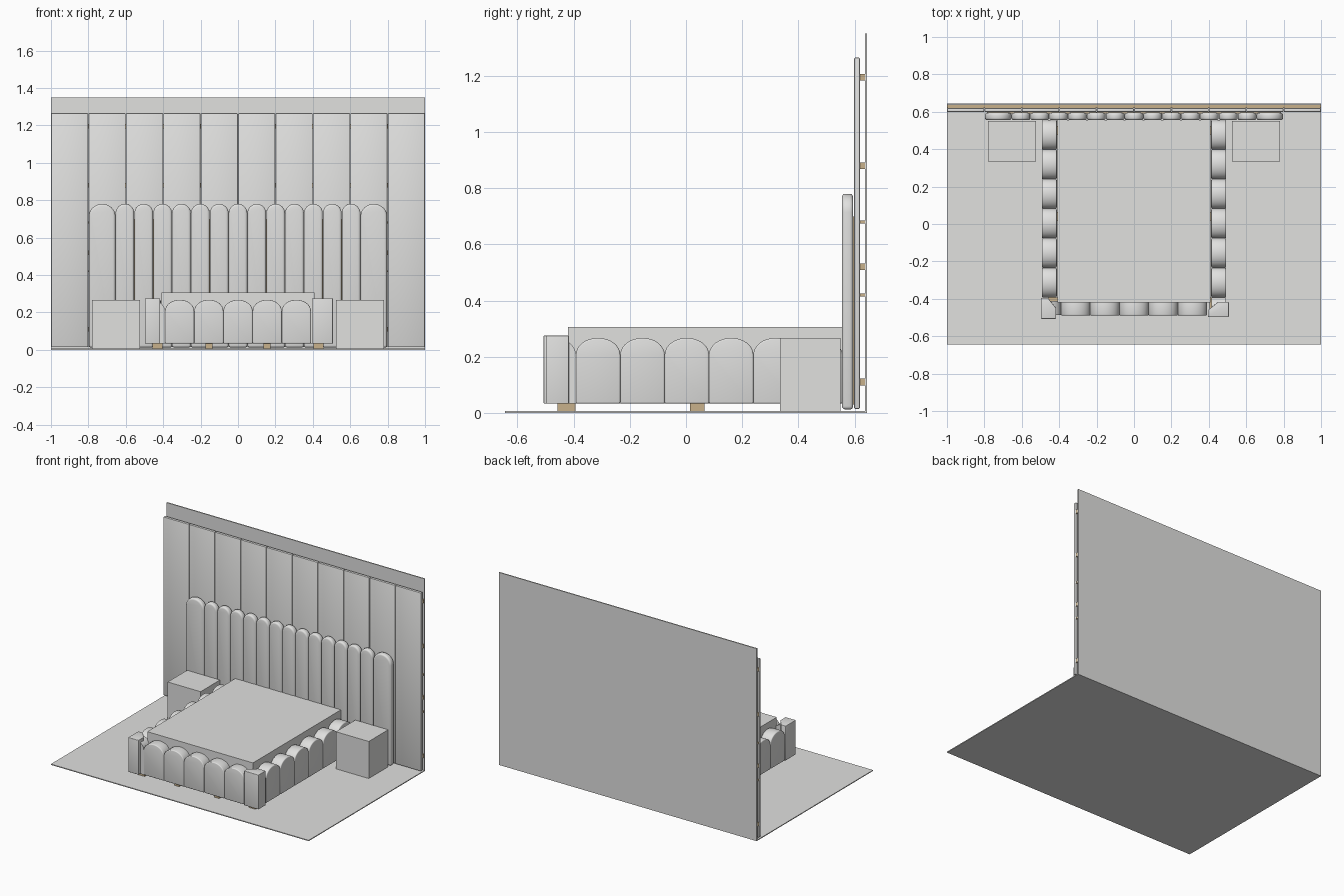
import bpy, bmesh, math
from mathutils import Matrix

if "Cube" in bpy.data.objects:
    bpy.data.objects.remove(bpy.data.objects["Cube"], do_unlink=True)


def material(name, rgb):
    mat = bpy.data.materials.new(name)
    mat.use_nodes = True
    mat.diffuse_color = (*rgb, 1)
    bsdf = next(n for n in mat.node_tree.nodes if n.type == 'BSDF_PRINCIPLED')
    bsdf.inputs["Base Color"].default_value = (*rgb, 1)
    return mat


GREY = material("light grey", (0.75, 0.75, 0.74))
TAN = material("tan wood", (0.58, 0.44, 0.26))


def prism(name, outline, depth, bevel=0, matrix=Matrix(), mat=GREY, segments=3):
    """Extrude an outline in the local xy plane along local z, rounding its hard edges."""
    bm = bmesh.new()
    face = bm.faces.new([bm.verts.new((u, v, 0)) for u, v in outline])
    new = bmesh.ops.extrude_face_region(bm, geom=[face])["geom"]
    for v in new:
        if isinstance(v, bmesh.types.BMVert):
            v.co.z += depth
    bmesh.ops.recalc_face_normals(bm, faces=bm.faces)
    if bevel:
        hard = [e for e in bm.edges if e.calc_face_angle(0) > math.radians(40)]
        bmesh.ops.bevel(bm, geom=hard, offset=bevel, segments=segments,
                        profile=0.5, affect='EDGES', clamp_overlap=True)
    bm.transform(matrix)
    bmesh.ops.recalc_face_normals(bm, faces=bm.faces)
    mesh = bpy.data.meshes.new(name)
    bm.to_mesh(mesh)
    bm.free()
    for p in mesh.polygons:
        p.use_smooth = True
    mesh.set_sharp_from_angle(angle=math.radians(35))
    mesh.materials.append(mat)
    obj = bpy.data.objects.new(name, mesh)
    bpy.context.collection.objects.link(obj)
    return obj


def box(name, x, y, z, mat=GREY, bevel=0):
    outline = [(x[0], y[0]), (x[1], y[0]), (x[1], y[1]), (x[0], y[1])]
    return prism(name, outline, z[1] - z[0], bevel, Matrix.Translation((0, 0, z[0])), mat, 2)


def arch(lo, hi, bottom, top, rise, radius=None, half=False):
    """Upright outline with rounded top corners; half keeps only the upper end's corner."""
    r = radius or (hi - lo) / 2
    pts = [(lo, bottom), (hi, bottom)]
    steps = 8
    for i in range(steps + 1):
        a = math.pi / 2 * i / steps
        pts.append((hi - r + r * math.cos(a), top - rise + rise * math.sin(a)))
    if half:
        return pts + [(lo, top)]
    for i in range(steps + 1):
        a = math.pi / 2 * (1 + i / steps)
        p = (lo + r + r * math.cos(a), top - rise + rise * math.sin(a))
        if abs(p[0] - pts[-1][0]) > 1e-5 or abs(p[1] - pts[-1][1]) > 1e-5:
            pts.append(p)
    return pts


def facing_front(y):
    # local (u, v, depth) -> (x, z, back towards -y)
    return Matrix.Translation((0, y, 0)) @ Matrix.Rotation(math.pi / 2, 4, 'X')


def facing_side(x):
    # local (u, v, depth) -> (y, z, towards +x)
    return Matrix(((0, 0, 1, x), (1, 0, 0, 0), (0, 1, 0, 0), (0, 0, 0, 1)))


# Room floor and back wall
box("floor", (-1, 1), (-0.645, 0.645), (0, 0.006))
box("back_wall", (-1, 1), (0.637, 0.645), (0, 1.35))

# Tall wall panels on horizontal battens
for i in range(10):
    x = -1 + 0.2 * i
    box("wall_panel", (x + 0.001, x + 0.199), (0.599, 0.619), (0.014, 1.265), bevel=0.004)
for z, h in ((0.11, 0.024), (0.42, 0.01), (0.52, 0.024), (0.68, 0.01), (0.88, 0.024), (1.195, 0.024)):
    box("wall_batten", (-0.999, 0.999), (0.619, 0.637), (z - h / 2, z + h / 2), TAN)

# Channelled headboard: narrow arches between two wide ends
inner, outer, count = 0.655, 0.797, 13
step = 2 * inner / count
spans = [(-outer, -inner), (inner, outer)]
spans += [(-inner + i * step, -inner + (i + 1) * step) for i in range(count)]
for lo, hi in spans:
    outline = arch(lo + 0.0005, hi - 0.0005, 0.012, 0.78, 0.05 if hi - lo < 0.12 else 0.065)
    prism("headboard_channel", outline, 0.04, 0.012, facing_front(0.595))
box("headboard_backing", (-0.785, 0.785), (0.591, 0.599), (0.03, 0.7), TAN)

# Mattress
box("mattress", (-0.41, 0.41), (-0.42, 0.557), (0.033, 0.305))

# Padded front rail and side rails
bottom, top, rise = 0.033, 0.267, 0.06
pad = 0.156
for i in range(5):
    lo = -0.39 + pad * i
    prism("front_rail_pad", arch(lo, lo + pad, bottom, top, rise), 0.08, 0.006, facing_front(-0.41))
prism("front_rail_end", arch(-0.468, -0.39, bottom, top, rise, pad / 2, True), 0.075, 0,
      facing_front(-0.412))
pad = 0.158
for x in (-0.493, 0.413):
    for i in range(6):
        lo = -0.392 + pad * i
        prism("side_rail_pad", arch(lo, lo + pad, bottom, top, rise), 0.08, 0.006, facing_side(x))
prism("side_rail_end", arch(-0.47, -0.392, bottom, top, rise, pad / 2, True), 0.075, 0,
      facing_side(0.415))

# Mitred corner posts, the second a quarter turn of the first
post = [(-0.497, -0.507), (-0.417, -0.507), (-0.417, -0.45), (-0.46, -0.395), (-0.497, -0.395)]
for name, turn in (("right_corner_post", 0), ("left_corner_post", math.pi / 2)):
    place = Matrix.Rotation(turn, 4, 'Z') @ Matrix.Translation((0, 0, bottom))
    prism(name, post, 0.242, 0.003, place)

# Bed feet
for x, half in ((-0.43, 0.026), (-0.155, 0.018), (0.155, 0.018), (0.43, 0.026)):
    for y in (-0.425, 0.04, 0.5):
        depth = 0.032 if y < 0 else 0.025
        box("bed_foot", (x - half, x + half), (y - depth, y + depth), (0.006, bottom), TAN)

# Bedside cabinets
for name, s in (("left_bedside_cabinet", 1), ("right_bedside_cabinet", -1)):
    box(name, sorted((s * 0.525, s * 0.78)), (0.335, 0.55), (0.006, 0.266))
